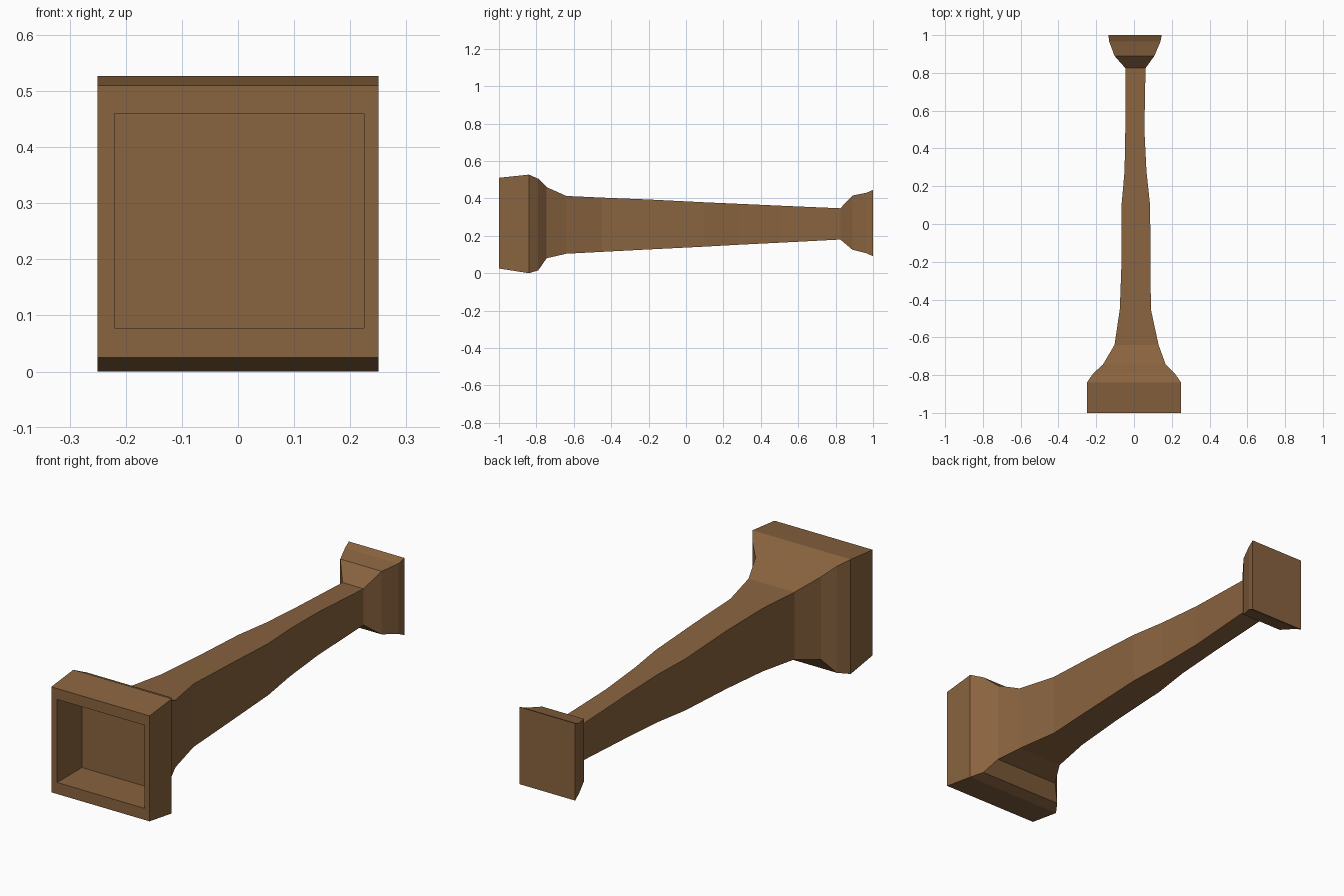
import bpy, bmesh

wood = bpy.data.materials.new("brown wood")
wood.diffuse_color = (0.25, 0.125, 0.05, 1)

# Rectangular sections along the beam: y, left x, right x, bottom z, top z
sections = [
    (-1.00, -0.25, 0.25, 0.025, 0.51),
    (-0.84, -0.25, 0.25, 0.0, 0.527),
    (-0.79, -0.215, 0.215, 0.015, 0.505),
    (-0.745, -0.165, 0.168, 0.08, 0.46),
    (-0.64, -0.103, 0.13, 0.104, 0.413),
    (-0.45, -0.075, 0.089, 0.114, 0.404),
    (-0.20, -0.066, 0.088, 0.127, 0.394),
    (0.10, -0.066, 0.085, 0.142, 0.379),
    (0.28, -0.050, 0.066, 0.152, 0.371),
    (0.50, -0.046, 0.055, 0.163, 0.361),
    (0.825, -0.046, 0.061, 0.18, 0.347),
    (0.89, -0.103, 0.108, 0.125, 0.415),
    (0.965, -0.131, 0.14, 0.107, 0.43),
    (1.00, -0.136, 0.147, 0.09, 0.445),
]

bm = bmesh.new()


def ring(y, l, r, b, t):
    return [bm.verts.new(p) for p in ((l, y, b), (r, y, b), (r, y, t), (l, y, t))]


def join(a, b):
    for i in range(4):
        j = (i + 1) % 4
        bm.faces.new((a[i], a[j], b[j], b[i]))


# Recessed socket in the front end, then the outer body
floor = ring(-0.82, -0.22, 0.225, 0.078, 0.46)
rings = [floor, ring(-1.0, -0.22, 0.225, 0.078, 0.46)]
rings += [ring(*s) for s in sections]
for a, b in zip(rings, rings[1:]):
    join(a, b)
bm.faces.new(floor)
bm.faces.new(rings[-1])
bmesh.ops.recalc_face_normals(bm, faces=bm.faces)

mesh = bpy.data.meshes.new("flared_beam")
bm.to_mesh(mesh)
bm.free()
mesh.materials.append(wood)
beam = bpy.data.objects.new("flared_beam", mesh)
bpy.context.collection.objects.link(beam)
